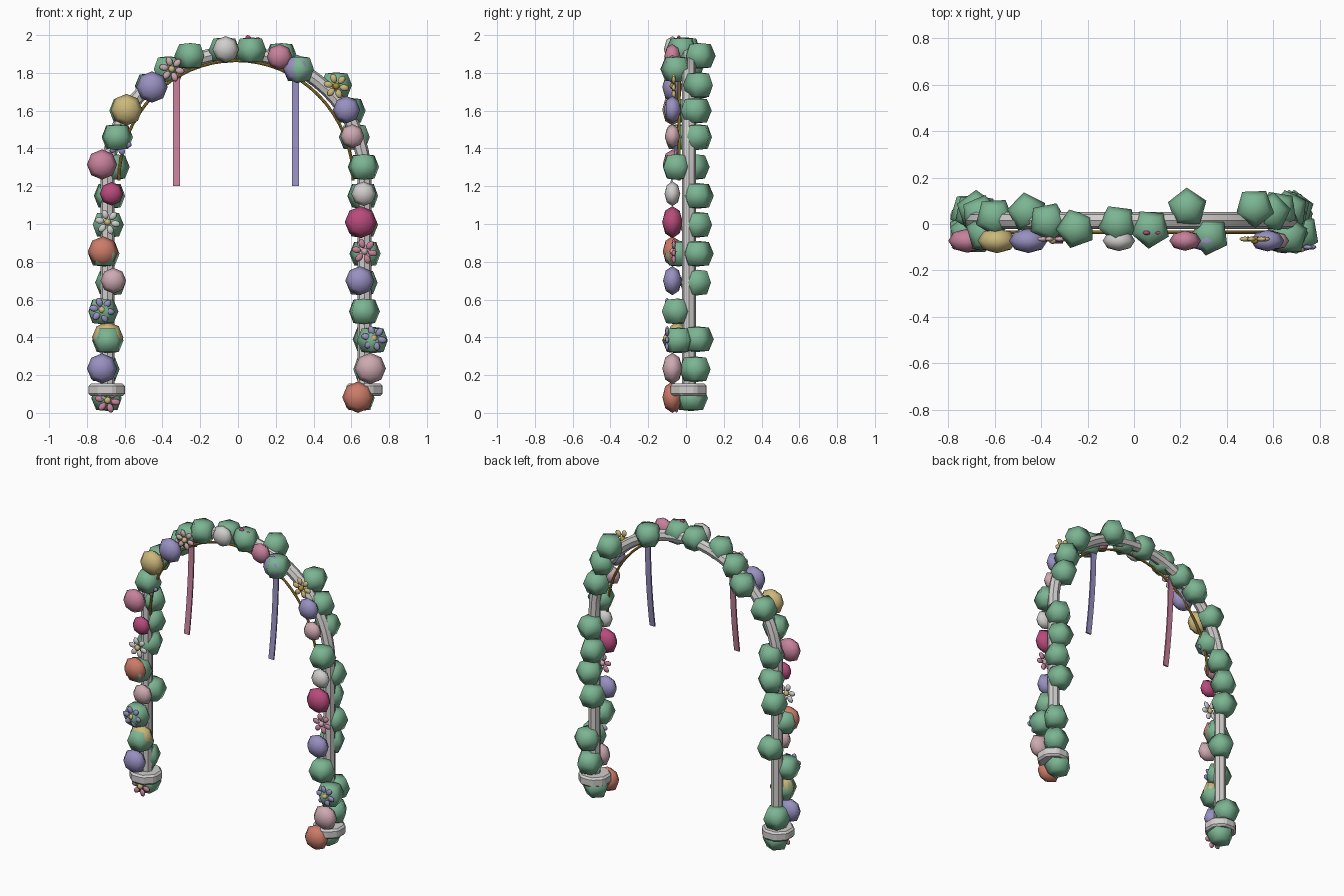
import bpy, bmesh, math, random
from mathutils import Matrix, Vector

random.seed(4)
cube = bpy.data.objects.get("Cube")
if cube:
    bpy.data.objects.remove(cube)


def material(name, r, g, b):
    m = bpy.data.materials.new(name)
    m.use_nodes = True
    m.diffuse_color = (r, g, b, 1)
    m.node_tree.nodes["Principled BSDF"].inputs["Base Color"].default_value = (r, g, b, 1)
    return m


MATS = {
    "green": material("leaf green", .2, .46, .29),
    "white": material("soft white", .63, .62, .61),
    "purple": material("lavender", .31, .28, .53),
    "pink": material("rose pink", .57, .22, .33),
    "blush": material("pale blush", .61, .40, .44),
    "magenta": material("deep magenta", .48, .07, .2),
    "yellow": material("straw yellow", .61, .48, .2),
    "coral": material("coral", .6, .2, .14),
    "gold": material("gold", .43, .27, .04),
}


def finish(bm, name, colour, smooth=True):
    me = bpy.data.meshes.new(name)
    for f in bm.faces:
        f.smooth = smooth
    bm.to_mesh(me)
    bm.free()
    me.materials.append(MATS[colour])
    ob = bpy.data.objects.new(name, me)
    bpy.context.collection.objects.link(ob)
    return ob


def leaf(x, y, z, r=.087):
    # five-sided foliage clump with blunt top and bottom
    bm = bmesh.new()
    bmesh.ops.create_uvsphere(bm, u_segments=5, v_segments=4, radius=1)
    for v in bm.verts:
        v.co.z = max(-.78, min(.78, v.co.z))
    turn = Matrix.Rotation(random.uniform(0, math.tau), 4, 'Z')
    bm.transform(Matrix.Translation((x, y, z)) @ turn @ Matrix.Scale(r, 4))
    finish(bm, "leaf_clump", "green")


def bloom(x, z, r, colour, y=-.072):
    # round blossom, flattened from front to back
    bm = bmesh.new()
    bmesh.ops.create_uvsphere(bm, u_segments=8, v_segments=4, radius=r)
    bm.transform(Matrix.Translation((x, y, z)) @ Matrix.Rotation(math.pi / 2, 4, 'X')
                 @ Matrix.Diagonal((1, 1, .64, 1)))
    finish(bm, "round_bloom", colour)


def daisy(x, z, colour, y=-.065, centre="yellow", petals=6):
    # ring of slim petals around a small button
    bm = bmesh.new()
    for i in range(petals):
        m = (Matrix.Translation((x, y, z)) @ Matrix.Rotation(math.tau * i / petals + .2, 4, 'Y')
             @ Matrix.Translation((.043, 0, 0)) @ Matrix.Diagonal((.025, .011, .017, 1)))
        bmesh.ops.create_uvsphere(bm, u_segments=8, v_segments=6, radius=1, matrix=m)
    finish(bm, "petals", colour)
    bm = bmesh.new()
    bmesh.ops.create_uvsphere(bm, u_segments=8, v_segments=6, radius=.018,
                              matrix=Matrix.Translation((x, y - .004, z)))
    finish(bm, "flower_centre", centre)


def tube(name, points, radius, colour):
    cu = bpy.data.curves.new(name, 'CURVE')
    cu.dimensions = '3D'
    cu.bevel_depth = radius
    cu.bevel_resolution = 2
    cu.use_fill_caps = True
    sp = cu.splines.new('POLY')
    sp.points.add(len(points) - 1)
    for p, co in zip(sp.points, points):
        p.co = (*co, 1)
    cu.materials.append(MATS[colour])
    ob = bpy.data.objects.new(name, cu)
    bpy.context.collection.objects.link(ob)
    bpy.ops.object.select_all(action='DESELECT')
    bpy.context.view_layer.objects.active = ob
    ob.select_set(True)
    bpy.ops.object.convert(target='MESH')
    bpy.ops.object.shade_smooth_by_angle()


def arc(cx, y, z, rx, rz, n=32):
    return [(cx - rx * math.cos(math.pi * i / n), y, z + rz * math.sin(math.pi * i / n))
            for i in range(n + 1)]


# Arch frame and inner gold wire
tube("arch_frame", [(-.69, .015, .1)] + arc(-.01, .015, 1.25, .68, .655) + [(.67, .015, .1)],
     .037, "white")
tube("gold_wire", arc(-.01, -.036, 1.23, .62, .635), .008, "gold")

# Feet
for x in (-.695, .67):
    bm = bmesh.new()
    bmesh.ops.create_cone(bm, cap_ends=True, segments=8, radius1=.104, radius2=.104, depth=.065,
                          matrix=Matrix.Translation((x, .013, .122)) @ Matrix.Rotation(math.pi / 8, 4, 'Z'))
    foot = finish(bm, "foot", "white", False)
    bev = foot.modifiers.new("bevel", 'BEVEL')
    bev.width = .012

# Hanging ribbons, bowing gently forward
for x, colour in ((-.325, "pink"), (.305, "purple")):
    bm = bmesh.new()
    rows = []
    for i in range(11):
        t = i / 10
        y, z = -.03 - .05 * t * t, 1.82 - .62 * t
        rows.append([bm.verts.new((x + sx * .019, y + sy * .005, z))
                     for sx, sy in ((-1, -1), (1, -1), (1, 1), (-1, 1))])
    for a, b in zip(rows, rows[1:]):
        for k in range(4):
            bm.faces.new((a[k], b[k], b[k - 3], a[k - 3]))
    bm.faces.new(rows[0])
    bm.faces.new(rows[-1][::-1])
    bmesh.ops.recalc_face_normals(bm, faces=bm.faces)
    finish(bm, "ribbon", colour, False)

# Foliage up the legs: evenly spaced, (x shift, y) for each step
STEP = .153
left = [(0, .02), (-.02, .05), (0, -.05), (-.03, -.04), (.02, .05), (-.02, -.04),
        (0, .05), (.01, .06), (.03, .04)]
right = [(-.02, .03), (.02, .05), (.05, -.04), (0, -.05), (-.01, .06), (.01, .06),
         (-.01, .06), (0, .06), (0, -.05)]
for cx, side in ((-.69, left), (.665, right)):
    for i, (dx, y) in enumerate(side):
        leaf(cx + dx, y, .078 + STEP * i)
leaf(.69, .06, .39)

# Foliage over the curve
for x, y, z in ((-.64, -.04, 1.46), (-.6, .03, 1.6), (-.46, .05, 1.73), (-.37, .01, 1.82),
                (-.25, -.02, 1.89), (-.07, 0, 1.92), (.07, -.02, 1.92), (.23, .07, 1.89),
                (.325, -.05, 1.82), (.52, .07, 1.735), (.59, .05, 1.6), (.62, .06, 1.46)):
    leaf(x, y, z)

# Round blossoms
for x, z, r, colour in (
        (-.72, .235, .08, "purple"), (-.66, .70, .068, "blush"), (-.715, .855, .08, "coral"),
        (-.67, 1.16, .062, "magenta"), (-.72, 1.315, .08, "pink"), (-.59, 1.605, .084, "yellow"),
        (-.455, 1.725, .083, "purple"), (-.065, 1.925, .07, "white"), (.22, 1.885, .068, "pink"),
        (.315, 1.82, .075, "purple"), (.575, 1.605, .072, "purple"), (.605, 1.465, .063, "blush"),
        (.665, 1.16, .065, "white"), (.65, 1.01, .085, "magenta"), (.645, .70, .077, "purple"),
        (.70, .235, .083, "blush"), (.635, .083, .083, "coral")):
    bloom(x, z, r, colour)
bloom(-.69, .4, .083, "yellow", -.045)

# Petalled flowers
daisy(-.35, 1.82, "blush")
daisy(.52, 1.73, "yellow", centre="gold")
daisy(-.69, 1.01, "white", -.08)
daisy(.67, .855, "pink", centre="blush")
daisy(-.72, .545, "purple", -.1)
daisy(.72, .395, "purple", -.1)
daisy(.07, 1.935, "magenta", -.038)
daisy(-.69, .066, "pink", -.05)
daisy(-.63, 1.43, "purple", -.05)
